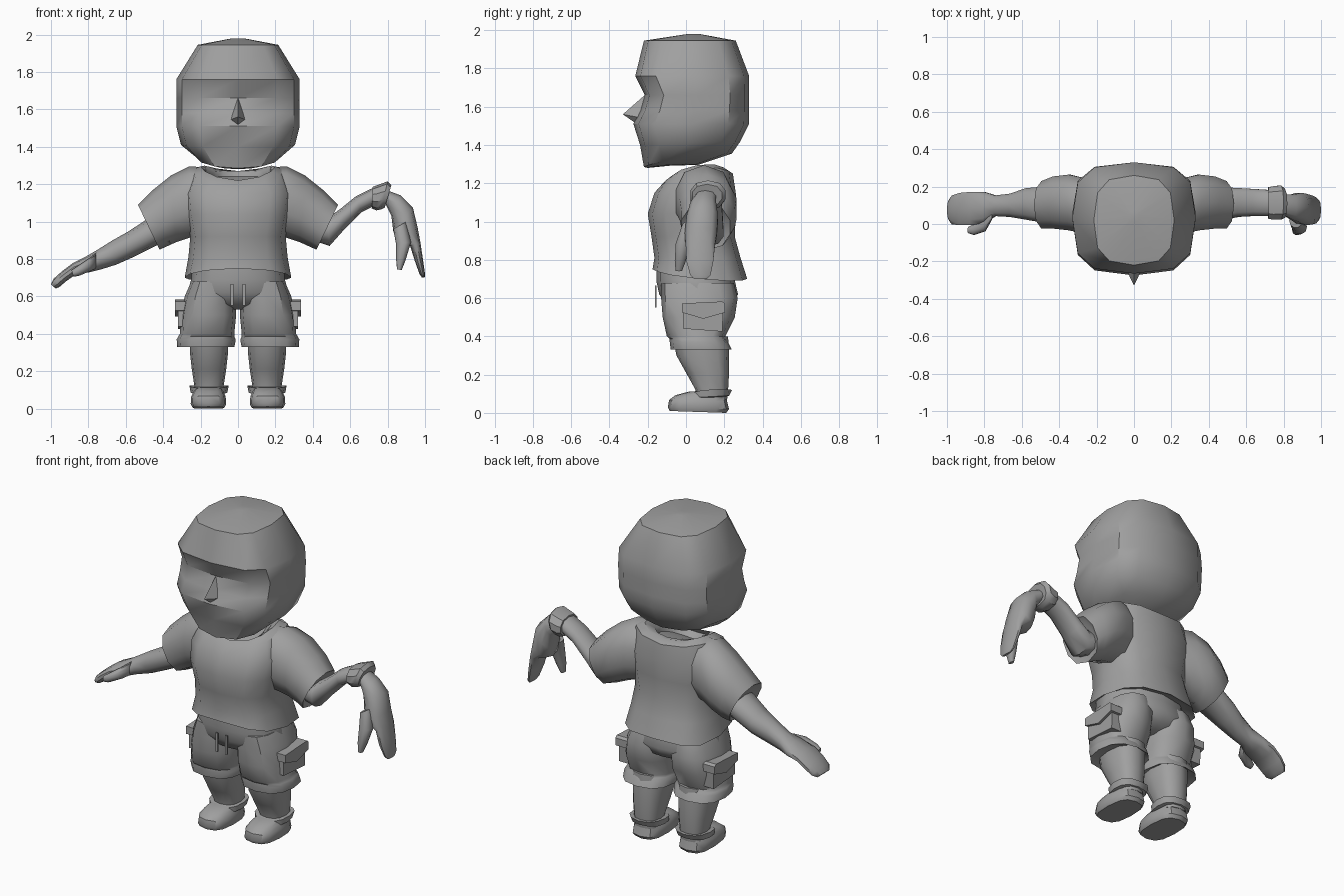
import bpy, bmesh, math
from mathutils import Vector

grey = bpy.data.materials.new("plain_grey")
grey.diffuse_color = (0.35, 0.35, 0.35, 1)


def finish(name, bm, angle=40):
    bmesh.ops.recalc_face_normals(bm, faces=bm.faces[:])
    me = bpy.data.meshes.new(name)
    bm.to_mesh(me)
    bm.free()
    ob = bpy.data.objects.new(name, me)
    bpy.context.collection.objects.link(ob)
    me.materials.append(grey)
    bpy.ops.object.select_all(action='DESELECT')
    ob.select_set(True)
    bpy.context.view_layer.objects.active = ob
    bpy.ops.object.shade_smooth_by_angle(angle=math.radians(angle))
    return ob


def loft(name, rings, side=1, angle=40, caps=(True, True)):
    """Skin a list of equal-length point rings."""
    bm = bmesh.new()
    vs = [[bm.verts.new((p[0] * side, p[1], p[2])) for p in r] for r in rings]
    n = len(vs[0])
    for a, b in zip(vs, vs[1:]):
        for i in range(n):
            j = (i + 1) % n
            bm.faces.new((a[i], a[j], b[j], b[i]))
    for r, cap in ((vs[0], caps[0]), (vs[-1], caps[1])):
        if cap:
            c = bm.verts.new(sum((v.co for v in r), Vector()) / n)
            for i in range(n):
                bm.faces.new((r[i], r[(i + 1) % n], c))
    return finish(name, bm, angle)


def spow(v, p):
    return math.copysign(abs(v) ** p, v) if abs(v) > 1e-6 else 0


def level(cx, rx, yf, yb, zf, zb=None, lift=0, p=0.8, n=12):
    """Roughly horizontal ring; heights run front to back, lift raises sides."""
    zb = zf if zb is None else zb
    pts = []
    for k in range(n):
        a = 2 * math.pi * k / n
        s, c = spow(math.sin(a), p), spow(math.cos(a), p)
        t = (1 - c) / 2
        pts.append((cx + rx * s, yf + (yb - yf) * t, zf + (zb - zf) * t + lift * s * s))
    return pts


def limb(tx, tz, bx, bz, y0, y1, n=10):
    """Ring across a limb, from its top edge to its bottom edge."""
    pts = []
    for k in range(n):
        a = 2 * math.pi * k / n
        c, s = math.cos(a), spow(math.sin(a), 0.8)
        pts.append(((tx + bx) / 2 + (tx - bx) / 2 * c, (y0 + y1) / 2 + (y1 - y0) / 2 * s,
                    (tz + bz) / 2 + (tz - bz) / 2 * c))
    return pts


def slab(name, outline, x0, x1, side=1):
    """Side-facing panel: (y, z) outline extruded along x."""
    return loft(name, [[(x, y, z) for y, z in outline] for x in (x0, x1)], side, 20)


# Head
loft("head", [
    level(0, .12, -.20, .06, 1.28, 1.295, 0.01),
    level(0, .22, -.22, .24, 1.285, 1.355, 0.02),
    level(0, .305, -.24, .285, 1.40, 1.42, p=.7),
    level(0, .33, -.275, .33, 1.51, p=.65),
    level(0, .33, -.24, .33, 1.58, p=.65),
    level(0, .33, -.215, .33, 1.66, p=.65),
    level(0, .33, -.265, .33, 1.76, p=.65),
    level(0, .215, -.22, .26, 1.945, p=.7),
    level(0, .03, .01, .07, 1.98)], angle=38)

# Nose
bm = bmesh.new()
v = [bm.verts.new(c) for c in ((0, -.205, 1.67), (.05, -.225, 1.54), (0, -.33, 1.56),
                               (-.05, -.225, 1.54), (0, -.265, 1.515))]
for f in ((0, 1, 2), (0, 2, 3), (2, 1, 4), (2, 4, 3), (0, 3, 4), (0, 4, 1)):
    bm.faces.new([v[i] for i in f])
finish("nose", bm, 30)

# Shirt body with a sunken neck opening
loft("shirt", [
    level(0, .25, -.13, .26, .77, .73, -.02, p=.7),
    level(0, .285, -.175, .32, .75, .70, -.025, p=.7),
    level(0, .265, -.165, .285, .81, p=.75),
    level(0, .255, -.18, .255, .92, p=.75),
    level(0, .28, -.2, .26, 1.04, p=.75),
    level(0, .29, -.165, .26, 1.15, p=.75),
    level(0, .25, -.12, .245, 1.20, 1.25, .05),
    level(0, .20, -.09, .21, 1.22, 1.27, .05),
    level(0, .14, -.11, .18, 1.19, 1.27, .02),
    level(0, .13, -.08, .17, 1.16, 1.24, .02)], angle=45)

for side, tag in ((-1, "right"), (1, "left")):
    # Sleeve, flared and folded in at the opening
    loft(tag + "_sleeve", [
        limb(.17, 1.29, .19, .92, -.06, .22),
        limb(.26, 1.295, .255, .915, -.06, .25),
        limb(.36, 1.245, .33, .89, -.04, .27),
        limb(.46, 1.165, .385, .865, -.03, .26),
        limb(.535, 1.09, .42, .85, -.03, .235),
        limb(.50, 1.06, .42, .90, .01, .20)], side, 45)
    # Shorts leg with rolled hem
    loft(tag + "_shorts_leg", [
        level(.14, .11, -.13, .25, .68),
        level(.15, .135, -.13, .27, .60),
        level(.158, .148, -.122, .255, .50),
        level(.165, .145, -.10, .205, .40),
        level(.17, .15, -.085, .21, .385),
        level(.17, .158, -.085, .22, .37),
        level(.172, .153, -.08, .24, .33),
        level(.165, .115, -.06, .22, .345)], side)
    # Cargo pocket and its pointed flap
    slab(tag + "_pocket", [(-.015, .44), (.19, .425), (.195, .56), (-.015, .56)], .25, .322, side)
    slab(tag + "_pocket_flap", [(-.022, .525), (.09, .492), (.205, .525), (.205, .57), (.19, .582),
                                (-.022, .572)], .25, .338, side)
    # Drawstring
    slab(tag + "_drawstring", [(-.163, .55), (-.155, .55), (-.155, .665), (-.163, .665)],
         .025, .04, side)
    # Lower leg
    loft(tag + "_leg", [
        level(.155, .105, -.07, .22, .40),
        level(.155, .102, -.05, .225, .30),
        level(.155, .092, .0, .225, .21),
        level(.155, .078, .05, .22, .12),
        level(.155, .075, .05, .215, .07)], side)
    # Sock cuff
    loft(tag + "_sock_cuff", [
        level(.155, .08, .045, .21, .075, .085),
        level(.155, .098, .03, .225, .08, .09),
        level(.155, .105, .03, .24, .105, .12, .01),
        level(.155, .08, .05, .22, .115, .12)], side)
    # Shoe
    loft(tag + "_shoe", [
        level(.158, .085, -.085, .21, .01, 0, p=.7),
        level(.158, .095, -.095, .225, .03, .02, p=.7),
        level(.158, .092, -.088, .215, .068, .06, p=.7),
        level(.157, .08, -.055, .21, .093, .09),
        level(.156, .07, .02, .205, .112, .11)], side)

# Shorts seat and waist
loft("shorts_seat", [
    level(0, .245, -.155, .25, .75),
    level(0, .25, -.155, .255, .69),
    level(0, .272, -.14, .272, .62),
    level(0, .24, -.10, .24, .56),
    level(0, .12, -.02, .16, .53)], angle=50)

# Right arm hangs outward, ending in a mitten hand
loft("right_arm", [
    limb(-.40, 1.04, -.36, .88, .0, .20),
    limb(-.49, 1.01, -.43, .875, .0, .205),
    limb(-.59, .945, -.56, .81, .02, .195),
    limb(-.67, .90, -.65, .77, .035, .165),
    limb(-.75, .85, -.73, .745, .04, .155),
    limb(-.81, .815, -.79, .73, .0, .175),
    limb(-.88, .78, -.87, .715, -.01, .175),
    limb(-.94, .735, -.92, .68, -.01, .17),
    limb(-.985, .695, -.955, .65, -.005, .155),
    limb(-1.0, .665, -.975, .642, .02, .13)], angle=50)
loft("right_thumb", [
    limb(-.76, .83, -.76, .75, .02, .08),
    limb(-.80, .80, -.79, .735, -.04, .04),
    limb(-.86, .76, -.85, .71, -.06, .0),
    limb(-.89, .74, -.88, .705, -.05, -.015)], angle=50)

# Left forearm, thin and raised to a bent wrist
loft("left_arm", [
    limb(.40, 1.03, .40, .90, .02, .19),
    limb(.48, 1.02, .49, .87, .02, .20),
    limb(.55, 1.07, .57, .96, .035, .195),
    limb(.63, 1.135, .66, 1.05, .04, .19),
    limb(.71, 1.175, .73, 1.085, .04, .185),
    limb(.79, 1.185, .80, 1.11, .06, .17)], angle=50)
# Wristband
loft("left_wristband", [
    limb(.72, 1.185, .715, 1.07, .025, .20),
    limb(.745, 1.195, .74, 1.06, .02, .205),
    limb(.80, 1.215, .765, 1.065, .02, .21),
    limb(.82, 1.195, .785, 1.075, .03, .19)], angle=35)
# Drooping hand with fingers and thumb
loft("left_hand", [
    limb(.79, 1.17, .79, 1.09, .05, .16),
    limb(.87, 1.14, .82, 1.03, .02, .16),
    limb(.935, 1.075, .83, .95, .0, .17),
    limb(.96, .97, .85, .89, -.01, .165),
    limb(.975, .89, .92, .87, -.005, .155),
    limb(.99, .79, .945, .79, .0, .145),
    limb(1.0, .72, .97, .72, .02, .13),
    limb(.998, .70, .983, .70, .04, .11)], angle=50)
loft("left_thumb", [
    limb(.90, 1.0, .83, .96, -.02, .06),
    limb(.925, .89, .845, .88, -.055, .025),
    limb(.895, .79, .845, .80, -.06, .0),
    limb(.875, .74, .85, .745, -.055, -.02)], angle=50)
